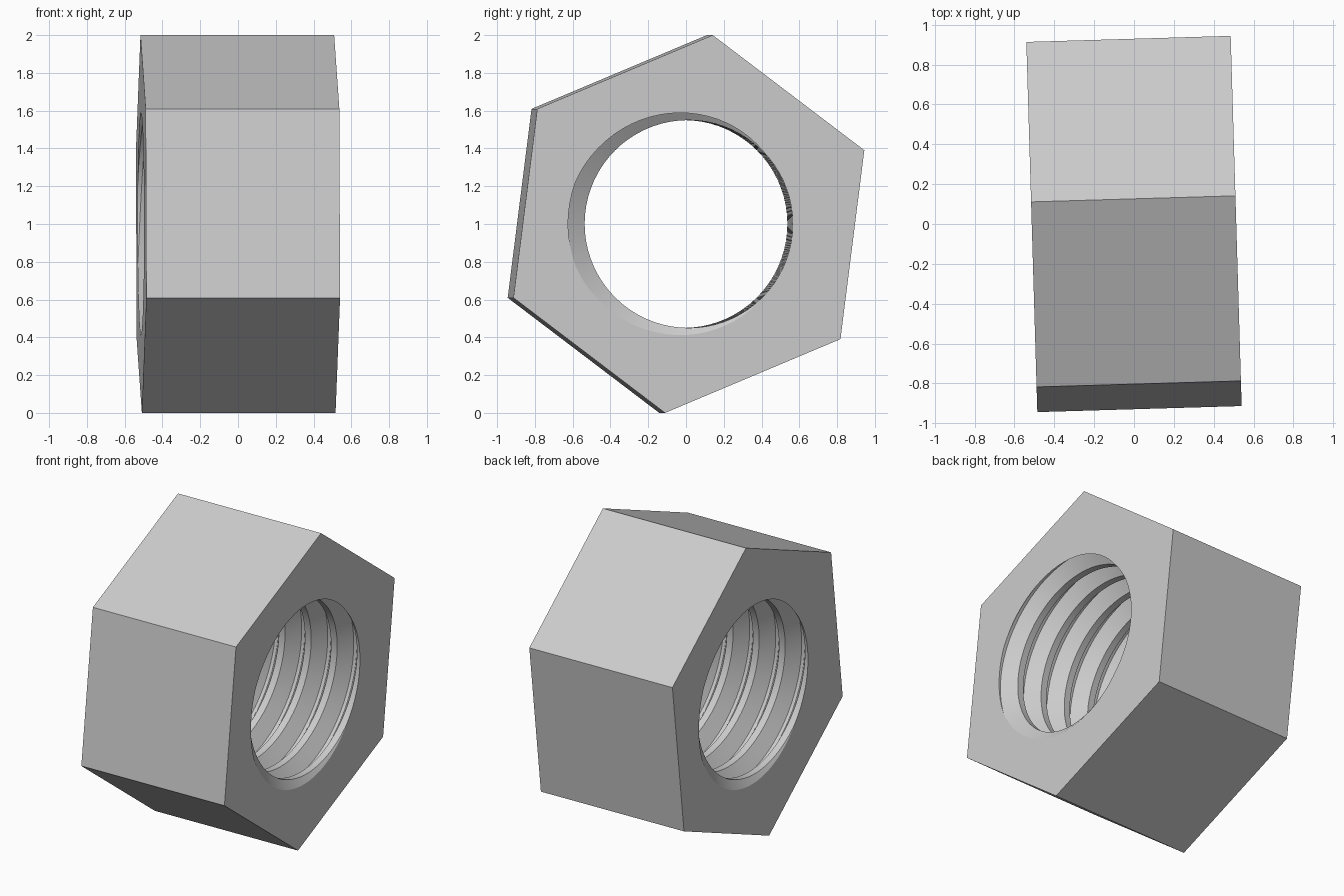
import bpy, bmesh, math
from mathutils import Vector

cube = bpy.data.objects.get("Cube")
if cube:
    bpy.data.objects.remove(cube)

HALF = 0.513              # half the nut's thickness
HEX_R = 1.008             # corner radius
MINOR, MAJOR = 0.55, 0.64  # thread crest and root radii
PITCH = 2 * HALF / 5.5
SEGS = 72                 # steps per turn

steel = bpy.data.materials.new("steel_grey")
steel.use_nodes = True
grey = (0.6, 0.6, 0.6, 1)
steel.diffuse_color = grey
steel.node_tree.nodes["Principled BSDF"].inputs["Base Color"].default_value = grey

bm = bmesh.new()

# Internal thread: a trapezoid profile swept along a helix, longer than the nut
profile = [(-0.06, MAJOR), (0.06, MAJOR), (0.38, MINOR), (0.62, MINOR), (0.94, MAJOR)]
rows = []
for k in range(-7 * SEGS, 2 * SEGS + 1):
    turn = k / SEGS
    a = 2 * math.pi * turn
    rows.append([bm.verts.new((HALF + PITCH * (turn - 0.5 + u), r * math.cos(a), r * math.sin(a)))
                 for u, r in profile])
for p, q in zip(rows, rows[1:]):
    for j in range(len(profile) - 1):
        bm.faces.new((p[j], p[j + 1], q[j + 1], q[j]))
bmesh.ops.remove_doubles(bm, verts=bm.verts[:], dist=1e-4)

# Trim the thread flush with both end faces
for side in (-1, 1):
    bmesh.ops.bisect_plane(bm, geom=bm.verts[:] + bm.edges[:] + bm.faces[:], dist=1e-6,
                           plane_co=(side * HALF, 0, 0), plane_no=(side, 0, 0), clear_outer=True)
bmesh.ops.remove_doubles(bm, verts=bm.verts[:], dist=1e-5)
rims = {s: [e for e in bm.edges if e.is_boundary and
            all(abs(v.co.x - s * HALF) < 1e-4 for v in e.verts)] for s in (-1, 1)}

# Hexagon corners, flats and the holed end faces
rings = {}
for s in (-1, 1):
    rings[s] = []
    for i in range(6):
        a = math.radians(82.8 + 60 * i)
        rings[s].append(bm.verts.new((s * HALF, HEX_R * math.cos(a), HEX_R * math.sin(a))))
for i in range(6):
    j = (i + 1) % 6
    bm.faces.new((rings[-1][i], rings[-1][j], rings[1][j], rings[1][i]))
for s in (-1, 1):
    outline = [bm.edges.get((rings[s][i], rings[s][(i + 1) % 6])) for i in range(6)]
    bmesh.ops.triangle_fill(bm, edges=rims[s] + outline, use_beauty=True, normal=Vector((s, 0, 0)))
bmesh.ops.recalc_face_normals(bm, faces=bm.faces[:])

mesh = bpy.data.meshes.new("hex_nut")
bm.to_mesh(mesh)
bm.free()
mesh.materials.append(steel)
nut = bpy.data.objects.new("hex_nut", mesh)
bpy.context.collection.objects.link(nut)
nut.location.z = 1
nut.rotation_euler.z = math.radians(1.7)

# Smooth thread, crisp hexagon edges
bpy.ops.object.select_all(action="DESELECT")
nut.select_set(True)
bpy.context.view_layer.objects.active = nut
bpy.ops.object.shade_smooth_by_angle(angle=math.radians(25))
